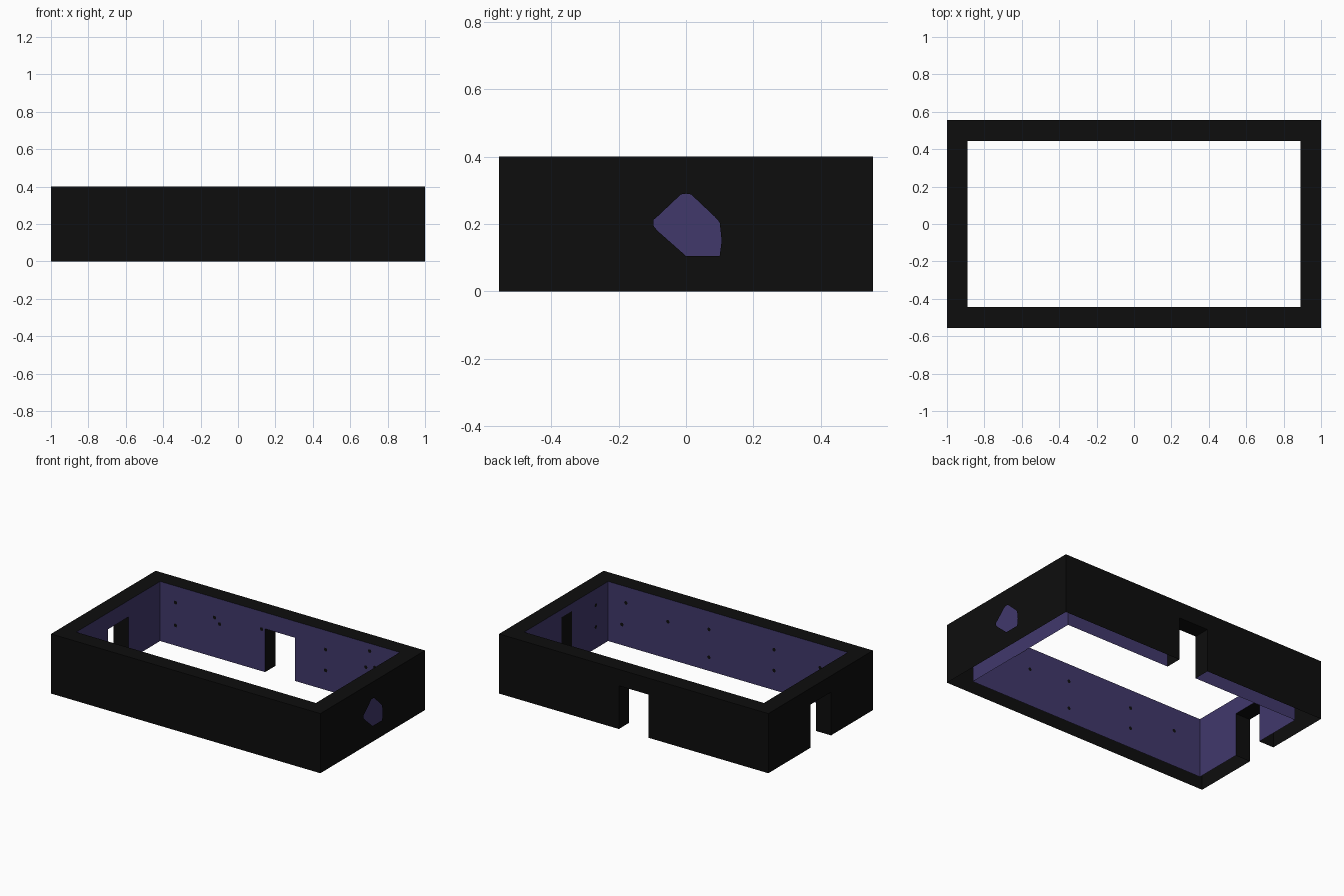
import bpy, bmesh, math
from mathutils import Vector

if "Cube" in bpy.data.objects:
    bpy.data.objects.remove(bpy.data.objects["Cube"])

HX, HY, H, T = 1.0, 0.555, 0.40, 0.11      # outer half sizes, height, wall thickness
IX, IY = HX - T, HY - T                    # inner half sizes
DW, DH = 0.11, 0.29                        # doorway half width and height


def material(name, rgb):
    m = bpy.data.materials.new(name)
    m.diffuse_color = (*rgb, 1)
    m.use_nodes = True
    m.node_tree.nodes["Principled BSDF"].inputs["Base Color"].default_value = m.diffuse_color
    return m


black = material("black", (0.004, 0.004, 0.004))
purple = material("dark purple", (0.052, 0.040, 0.148))


def on_x(x):
    return lambda u, z: Vector((x, u, z))


def on_y(y):
    return lambda u, z: Vector((u, y, z))


def panels(name, items, mat):
    """items: (list of 3D points, wanted normal)"""
    bm = bmesh.new()
    for pts, normal in items:
        f = bm.faces.new([bm.verts.new(p) for p in pts])
        f.normal_update()
        if f.normal.dot(Vector(normal)) < 0:
            f.normal_flip()
    bmesh.ops.remove_doubles(bm, verts=bm.verts, dist=1e-5)
    me = bpy.data.meshes.new(name)
    bm.to_mesh(me)
    bm.free()
    me.materials.append(mat)
    ob = bpy.data.objects.new(name, me)
    bpy.context.collection.objects.link(ob)
    return ob


def outline(place, half, door=False):
    """Upright wall panel, optionally with a doorway notch."""
    pts = [(-half, H), (-half, 0)]
    if door:
        pts += [(-DW, 0), (-DW, DH), (DW, DH), (DW, 0)]
    pts += [(half, 0), (half, H)]
    return [place(u, z) for u, z in pts]


# outer skin; the right side is split in two around a ragged hole
hole_front = [(0, .105), (-.085, .18), (-.097, .195), (-.097, .212), (-.085, .222), (-.015, .288), (0, .29)]
hole_back = [(0, .105), (.1, .105), (.106, .15), (.1, .205), (.085, .222), (.015, .288), (0, .29)]
right = on_x(HX)
outer = [(outline(on_y(-HY), HX), (0, -1, 0)),
         (outline(on_y(HY), HX, True), (0, 1, 0)),
         (outline(on_x(-HX), HY, True), (-1, 0, 0))]
for side, edge in ((-HY, hole_front), (HY, hole_back)):
    pts = [(side, 0), (0, 0)] + edge + [(0, H), (side, H)]
    outer.append(([right(u, z) for u, z in pts], (1, 0, 0)))
panels("outer_walls", outer, black)

# inner skin
panels("inner_walls", [
    (outline(on_y(-IY), IX), (0, 1, 0)),
    (outline(on_y(IY), IX, True), (0, -1, 0)),
    (outline(on_x(-IX), IY, True), (1, 0, 0)),
    (outline(on_x(IX), IY), (-1, 0, 0))], purple)

# top rim joining both skins (walls are hollow and open underneath)
o = [Vector((a * HX, b * HY, H)) for a, b in ((-1, -1), (1, -1), (1, 1), (-1, 1))]
i = [Vector((a * IX, b * IY, H)) for a, b in ((-1, -1), (1, -1), (1, 1), (-1, 1))]
panels("top_rim", [([o[k], o[(k + 1) % 4], i[(k + 1) % 4], i[k]], (0, 0, 1)) for k in range(4)], black)


# doorway linings
def lining(name, a, b):
    prof = [(-DW, 0), (-DW, DH), (DW, DH), (DW, 0)]
    items = []
    for (p, q), hint in zip(zip(prof, prof[1:]), (1, 0, -1)):
        pts = [a(*p), a(*q), b(*q), b(*p)]
        n = (a(1, 0) - a(0, 0)) * hint if hint else Vector((0, 0, -1))
        items.append((pts, n))
    panels(name, items, black)


lining("back_doorway", on_y(HY), on_y(IY))
lining("left_doorway", on_x(-HX), on_x(-IX))

# dark narrow strip on the inside of the right wall
strip = on_x(IX - 0.003)
panels("right_strip", [([strip(u, z) for u, z in ((-.056, 0), (.056, 0), (.056, .35), (-.056, .35))],
                        (-1, 0, 0))], black)

# small dark spots on the inner walls
R = 0.013


def spots(name, place, normal, centres):
    panels(name, [([place(u + R * math.cos(k * math.tau / 6), z + R * math.sin(k * math.tau / 6))
                    for k in range(6)], normal) for u, z in centres], black)


spots("back_spots", on_y(IY - 0.003), (0, -1, 0),
      [(-.774, .29), (-.774, .137), (-.484, .267), (-.447, .233), (-.135, .283),
       (.341, .273), (.341, .133), (.668, .35), (.64, .235), (.706, .25)])
spots("front_spots", on_y(-IY + 0.003), (0, 1, 0),
      [(.756, .293), (.786, .14), (.444, .25), (.139, .28), (.139, .093),
       (-.344, .273), (-.344, .133), (-.686, .243)])
spots("right_spots", on_x(IX - 0.003), (-1, 0, 0), [(-.31, .293), (-.31, .147)])
